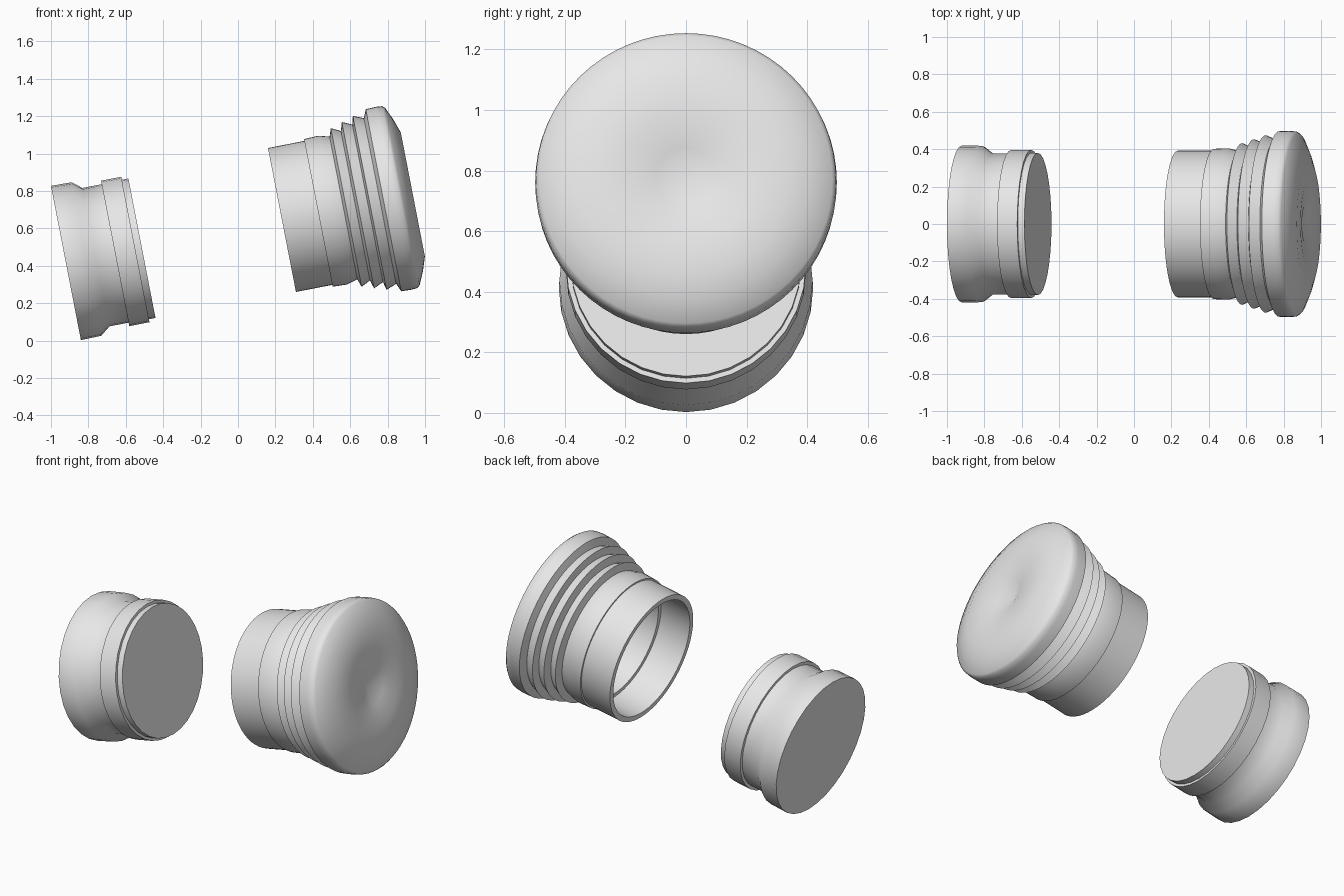
import bpy, bmesh, math
from mathutils import Matrix, Vector

default = bpy.data.objects.get("Cube")
if default:
    bpy.data.objects.remove(default, do_unlink=True)

grey = bpy.data.materials.new("light grey")
grey.use_nodes = True
grey.diffuse_color = (0.8, 0.8, 0.8, 1)
grey.node_tree.nodes["Principled BSDF"].inputs["Base Color"].default_value = (0.8, 0.8, 0.8, 1)

TILT = math.radians(11)


def lathe(name, profile, location, sides):
    """Turn an (axial, radius) profile about the local x axis, then tilt it."""
    bm = bmesh.new()
    verts = [bm.verts.new((t, 0, r)) for t, r in profile]
    edges = [bm.edges.new(pair) for pair in zip(verts, verts[1:])]
    bmesh.ops.spin(bm, geom=verts + edges, cent=(0, 0, 0), axis=(1, 0, 0),
                   angle=math.tau, steps=sides)
    bmesh.ops.remove_doubles(bm, verts=bm.verts, dist=0.0002)
    bmesh.ops.recalc_face_normals(bm, faces=bm.faces)
    mesh = bpy.data.meshes.new(name)
    bm.to_mesh(mesh)
    bm.free()
    mesh.materials.append(grey)
    ob = bpy.data.objects.new(name, mesh)
    ob.matrix_world = Matrix.Translation(Vector(location)) @ Matrix.Rotation(-TILT, 4, "Y")
    bpy.context.collection.objects.link(ob)
    bpy.ops.object.select_all(action="DESELECT")
    ob.select_set(True)
    bpy.context.view_layer.objects.active = ob
    bpy.ops.object.shade_smooth_by_angle(angle=math.radians(45))
    return ob


# Solid plug: wide base, waist, raised band and a stepped end disc
plug = [(0, 0), (0, 0.42), (0.111, 0.418), (0.164, 0.377), (0.268, 0.377),
        (0.268, 0.396), (0.378, 0.396), (0.378, 0.38), (0.414, 0.38), (0.414, 0)]
lathe("plug", plug, (-0.92, 0, 0.415), 32)

# Hollow cap: sleeve and collar
sleeve = [(0, 0.392), (0.198, 0.392), (0.198, 0.402), (0.277, 0.405), (0.335, 0.389)]
# Ribbed grip: each rib rises sharply and slopes back down
ribs = []
for i in range(3):
    ribs += [(0.35 + 0.064 * i, 0.432 + 0.021 * i), (0.40 + 0.067 * i, 0.407 + 0.022 * i)]
# Rounded head with a shallow dimple in its face
head = [(0.553, 0.496), (0.61, 0.498), (0.642, 0.495), (0.656, 0.483), (0.688, 0.412),
        (0.713, 0.337), (0.711, 0.22), (0.695, 0.1), (0.66, 0)]
# Bore with an inner ledge
bore = [(0.56, 0), (0.56, 0.335), (0.2, 0.335), (0.2, 0.36), (0, 0.36), (0, 0.392)]
lathe("cap", sleeve + ribs + head + bore, (0.235, 0, 0.645), 64)
